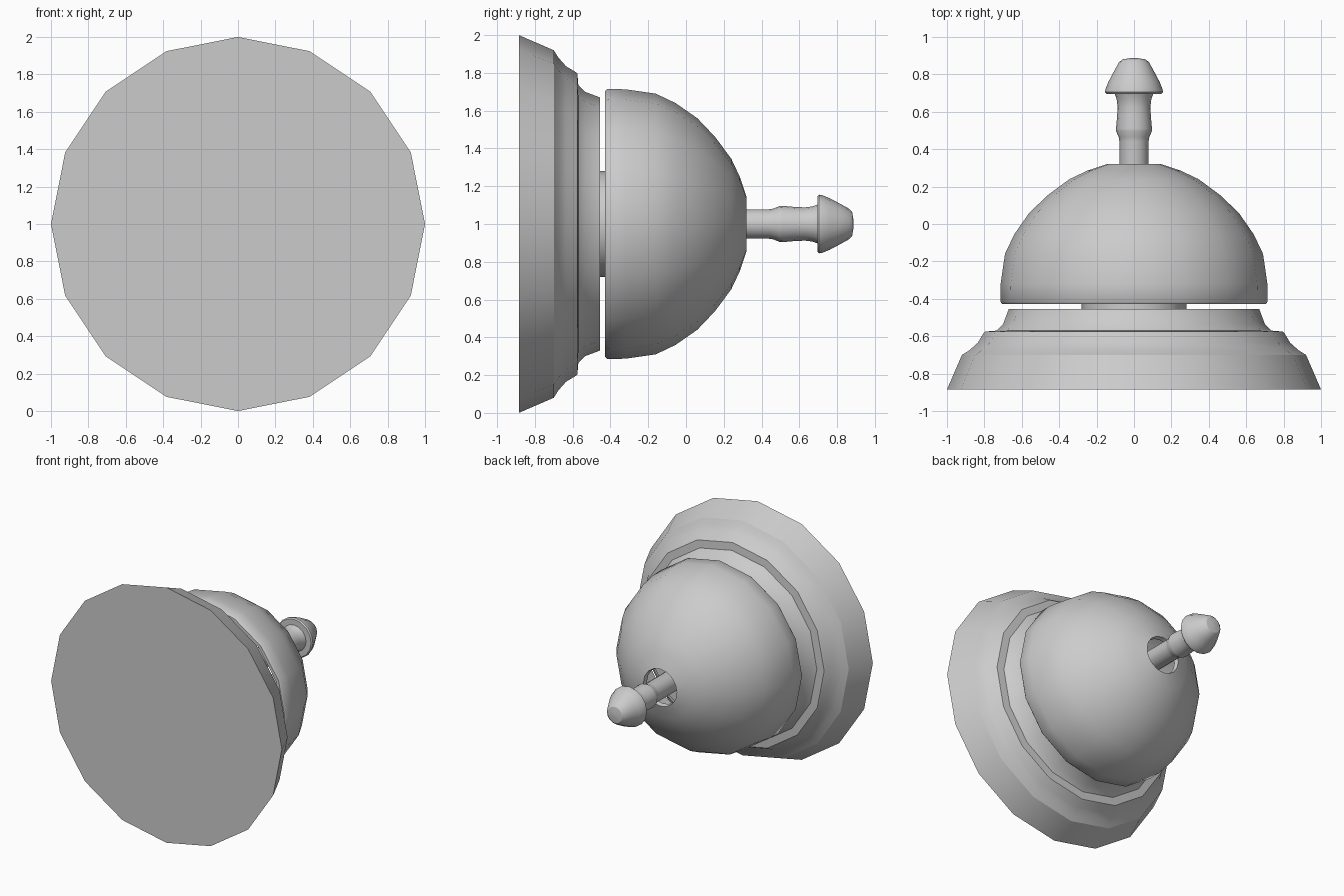
import bpy, bmesh
from math import cos, sin, pi, radians

if "Cube" in bpy.data.objects:
    bpy.data.objects.remove(bpy.data.objects["Cube"])

SIDES = 16


def lathe(name, profile, closed=False, angle=30):
    """Turn (y, radius) points about the y axis at z = 1."""
    bm = bmesh.new()
    rings = [[bm.verts.new((r * cos(2 * pi * i / SIDES), y, 1 + r * sin(2 * pi * i / SIDES)))
              for i in range(SIDES)] for y, r in profile]
    pairs = list(zip(rings, rings[1:]))
    if closed:
        pairs.append((rings[-1], rings[0]))
    else:
        bm.faces.new(rings[0])
        bm.faces.new(rings[-1])
    for a, b in pairs:
        for i in range(SIDES):
            j = (i + 1) % SIDES
            bm.faces.new((a[i], a[j], b[j], b[i]))
    bmesh.ops.recalc_face_normals(bm, faces=bm.faces)
    mesh = bpy.data.meshes.new(name)
    bm.to_mesh(mesh)
    bm.free()
    obj = bpy.data.objects.new(name, mesh)
    bpy.context.collection.objects.link(obj)
    bpy.ops.object.select_all(action='DESELECT')
    obj.select_set(True)
    bpy.context.view_layer.objects.active = obj
    bpy.ops.object.shade_smooth_by_angle(angle=radians(angle))
    return obj


# Stepped base, flat at the front
lathe("base", [(-0.885, 1.0), (-0.70, 0.92), (-0.675, 0.88), (-0.635, 0.835),
               (-0.585, 0.805), (-0.575, 0.795), (-0.57, 0.735), (-0.535, 0.70),
               (-0.455, 0.67)])

# Spacer disc between base and bell
lathe("spacer_disc", [(-0.46, 0.28), (-0.39, 0.28)])

# Hollow bell shell with a hole at the top
outer = [(-0.428, 0.705), (-0.415, 0.715), (-0.32, 0.713), (-0.16, 0.69),
         (-0.055, 0.64), (0.06, 0.56), (0.155, 0.46), (0.24, 0.345), (0.285, 0.25), (0.32, 0.145)]
inner = [(0.285, 0.138), (0.21, 0.325), (0.13, 0.44), (0.04, 0.535),
         (-0.07, 0.61), (-0.17, 0.655), (-0.32, 0.678), (-0.428, 0.68)]
lathe("bell", outer + inner, closed=True, angle=40)

# Plunger stem and its push button
lathe("plunger_stem", [(-0.40, 0.078), (0.44, 0.078), (0.465, 0.082), (0.497, 0.096),
                       (0.51, 0.096), (0.58, 0.09), (0.63, 0.088), (0.67, 0.093), (0.70, 0.105)])
lathe("plunger_button", [(0.695, 0.147), (0.705, 0.155), (0.72, 0.153), (0.76, 0.137),
                         (0.82, 0.105), (0.865, 0.08), (0.88, 0.062), (0.887, 0.02)])
